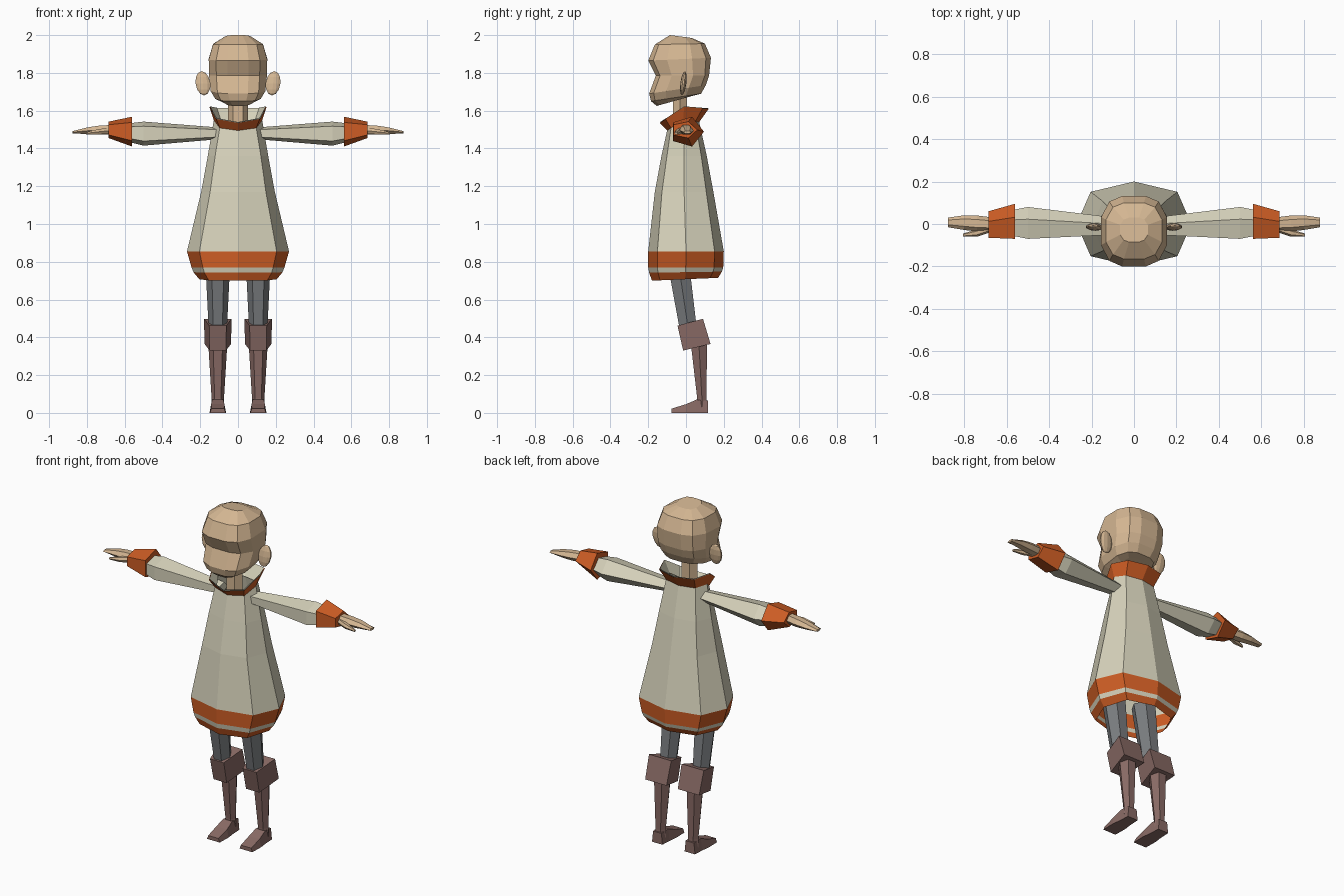
import bpy, bmesh, math

cube = bpy.data.objects.get("Cube")
if cube:
    bpy.data.objects.remove(cube, do_unlink=True)


def material(name, rgb):
    m = bpy.data.materials.new(name)
    m.use_nodes = True
    m.diffuse_color = (*rgb, 1)
    m.node_tree.nodes["Principled BSDF"].inputs["Base Color"].default_value = (*rgb, 1)
    return m


SKIN = material("skin", (.66, .47, .29))
CREAM = material("cream cloth", (.68, .65, .50))
ORANGE = material("orange trim", (.62, .11, .018))
GREY = material("grey leggings", (.19, .20, .21))
BOOT = material("brown leather", (.25, .145, .13))


def loft(name, rings, mats, caps=True, band_mats=None):
    """Skin a list of equal-length rings; band_mats picks a material per band."""
    bm = bmesh.new()
    vs = [[bm.verts.new(p) for p in r] for r in rings]
    n = len(rings[0])
    for b, (lo, hi) in enumerate(zip(vs, vs[1:])):
        for i in range(n):
            j = (i + 1) % n
            f = bm.faces.new((lo[i], lo[j], hi[j], hi[i]))
            f.material_index = band_mats[b] if band_mats else 0
    if caps:
        bm.faces.new(vs[0][::-1])
        bm.faces.new(vs[-1])
    bmesh.ops.recalc_face_normals(bm, faces=bm.faces)
    me = bpy.data.meshes.new(name)
    bm.to_mesh(me)
    bm.free()
    for m in mats:
        me.materials.append(m)
    ob = bpy.data.objects.new(name, me)
    bpy.context.collection.objects.link(ob)
    return ob


def ring(shape, cx, hx, yf, yb, zf, zb=None, zs=None):
    """Level ring from a unit outline, with front, back and side heights."""
    zb = zf if zb is None else zb
    zs = (zf + zb) / 2 if zs is None else zs
    out = []
    for u, v in shape:
        y = (yf + yb) / 2 + v * (yb - yf) / 2
        z = zs + abs(v) * ((zb if v > 0 else zf) - zs)
        out.append((cx + u * hx, y, z))
    return out


def polygon(n, start=0):
    a = [start + math.tau * i / n for i in range(n)]
    return [(math.cos(t), math.sin(t)) for t in a]


def arm_ring(s, x, yf, yb, z0, z1):
    """Five-sided ring across the arm, with its point to the back."""
    out = []
    for c, d in polygon(5):
        y = yf + (c + .81) / 1.81 * (yb - yf)
        out.append((s * x, y, (z0 + z1) / 2 + d / .95 * (z1 - z0) / 2))
    return out


def hand_ring(s, x, y0, y1, z0, z1):
    """Flat six-sided ring across the hand or a thumb."""
    w, zm = (y1 - y0) * .25, (z0 + z1) / 2
    return [(s * x, y, z) for y, z in ((y0, zm), (y0 + w, z0), (y1 - w, z0),
                                       (y1, zm), (y1 - w, z1), (y0 + w, z1))]


# Dress: eight-sided bell, open at the hem, with striped trim
OCT = [(c * k, d * k) for i, (c, d) in enumerate(polygon(8)) for k in [1.07 if i % 2 else 1]]
dress = [(.205, -.18, .17, .70, .715), (.236, -.195, .19, .742, .748), (.246, -.2, .197, .77),
         (.27, -.2, .2, .855), (.195, -.165, .145, 1.17), (.16, -.13, .11, 1.36),
         (.128, -.10, .07, 1.495, 1.54, 1.55)]
loft("dress", [ring(OCT, 0, *r) for r in dress], [CREAM, ORANGE], False, [1, 0, 1, 0, 0, 0])

# Collar: flared orange band with a cream lining
loft("collar", [ring(OCT, 0, .128, -.10, .07, 1.495, 1.54, 1.55),
                ring(OCT, 0, .152, -.14, .12, 1.535, 1.61, 1.62)], [ORANGE], False)
loft("collar_lining", [ring(OCT, 0, .118, -.09, .06, 1.497, 1.545, 1.55),
                       ring(OCT, 0, .148, -.136, .116, 1.54, 1.613, 1.623)], [CREAM], False)

# Neck and head
loft("neck", [ring(polygon(6), 0, .053, -.075, .01, z) for z in (1.45, 1.70)], [SKIN])
quarter = [(1, .4), (.75, .84), (.36, 1)]
back = quarter + [(-x, y) for x, y in quarter[::-1]]
HEAD = back + [(-x, -y) for x, y in back]
head = [(.075, -.155, .04, 1.625, 1.68), (.12, -.185, .08, 1.65, 1.69),
        (.145, -.195, .105, 1.69, 1.735), (.153, -.16, .122, 1.785),
        (.155, -.2, .132, 1.865, 1.88), (.132, -.165, .10, 1.95, 1.955),
        (.065, -.085, .03, 2.0, 1.985)]
loft("head", [ring(HEAD, 0, *r) for r in head], [SKIN])

HEX = polygon(6)
CUFF = [(-.62, -1), (.62, -1), (1, 1), (-1, 1)]
for side, s in (("left", 1), ("right", -1)):
    # Ear: thin rounded disc
    bm = bmesh.new()
    bmesh.ops.create_uvsphere(bm, u_segments=10, v_segments=6, radius=1)
    for v in bm.verts:
        x, y, z = v.co
        v.co = (s * (.186 + .041 * x + .006 * z), -.014 + .016 * y + .008 * z, 1.745 + .064 * z)
    bmesh.ops.recalc_face_normals(bm, faces=bm.faces)
    me = bpy.data.meshes.new(side + "_ear")
    bm.to_mesh(me)
    bm.free()
    me.materials.append(SKIN)
    bpy.context.collection.objects.link(bpy.data.objects.new(side + "_ear", me))

    # Sleeve and flared cuff
    loft(side + "_sleeve", [arm_ring(s, *r) for r in (
        (.09, -.05, .03, 1.45, 1.51), (.5, -.07, .08, 1.415, 1.542),
        (.6, -.05, .06, 1.44, 1.53))], [CREAM])
    loft(side + "_sleeve_cuff", [arm_ring(s, *r) for r in (
        (.56, -.07, .095, 1.41, 1.568), (.685, -.065, .06, 1.455, 1.542))], [ORANGE])

    # Hand and thumb
    loft(side + "_hand", [hand_ring(s, *r) for r in (
        (.66, -.035, .03, 1.475, 1.525), (.74, -.035, .04, 1.473, 1.52),
        (.80, -.028, .041, 1.476, 1.511), (.876, -.015, .03, 1.48, 1.492))], [SKIN])
    loft(side + "_thumb", [hand_ring(s, *r) for r in (
        (.68, -.04, -.005, 1.478, 1.51), (.74, -.06, -.025, 1.474, 1.502),
        (.805, -.06, -.045, 1.474, 1.486))], [SKIN])

    # Leg, boot cuff, boot shaft and foot
    cx = s * .107
    loft(side + "_leg", [ring(HEX, cx, *r) for r in (
        (.068, -.115, .02, .84), (.048, -.04, .065, .44))], [GREY])
    loft(side + "_boot_cuff", [ring(CUFF, cx, *r) for r in (
        (.07, -.015, .13, .33, .365), (.073, -.045, .09, .462, .498))], [BOOT])
    loft(side + "_boot_shaft", [ring(HEX, cx, *r) for r in (
        (.034, .055, .115, .03), (.033, .055, .113, .08), (.05, .02, .117, .36))], [BOOT])
    foot = [(.117, .034, .065), (.055, .037, .07), (0, .044, .046), (-.078, .042, .022)]
    loft(side + "_foot", [[(cx - w, y, 0), (cx + w, y, 0), (cx + w * .8, y, z), (cx - w * .8, y, z)]
                          for y, w, z in foot], [BOOT])
